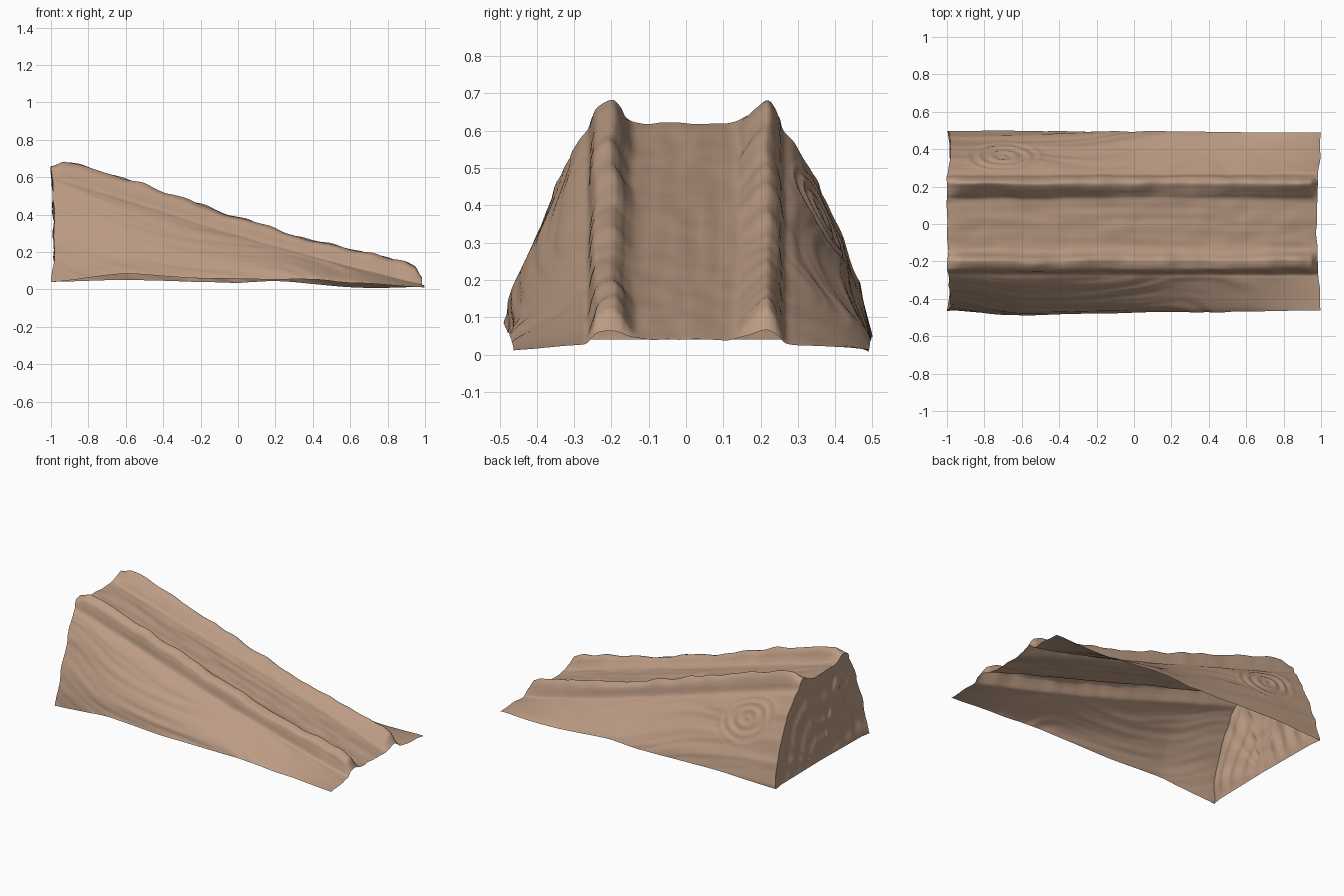
import bpy, bmesh, math
from mathutils import Vector, noise

if "Cube" in bpy.data.objects:
    bpy.data.objects.remove(bpy.data.objects["Cube"])

NX, SEG, RINGS = 200, 8, 44


def keyed(table, x):
    """Half-smoothed lookup in a short (x, value) table."""
    for (x0, v0), (x1, v1) in zip(table, table[1:]):
        if x <= x1:
            t = (x - x0) / (x1 - x0)
            return v0 + (v1 - v0) * 0.5 * (t + t * t * (3 - 2 * t))
    return table[-1][1]


def catmull(pts, seg):
    out = []
    for i in range(len(pts) - 1):
        p0, p1, p2, p3 = (pts[max(0, min(len(pts) - 1, i + k))] for k in (-1, 0, 1, 2))
        for s in range(seg):
            t = s / seg
            out.append(0.5 * (2 * p1 + (p2 - p0) * t + (2 * p0 - 5 * p1 + 4 * p2 - p3) * t * t
                              + (3 * p1 - p0 - 3 * p2 + p3) * t ** 3))
    return out + [pts[-1]]


def nz(a, b, c=0.0):
    return noise.noise(Vector((a, b, c)))


FRONT_BASE = [(-1, .04), (-.6, .085), (-.2, .06), (.3, .055), (.7, .03), (1, .01)]
BACK_BASE = [(-1, .04), (-.6, .05), (0, .035), (.2, .045), (.6, .014), (.8, .006), (1, .012)]
RIM = [(-1, .04), (-.93, .088), (-.6, .088), (-.3, .074), (0, .056), (.3, .048), (.6, .06),
       (.9, .083), (.96, .075), (1, .025)]
FRONT_EDGE = [(-1, -.005), (-.6, .022), (0, .008), (.4, .0), (1, -.008)]
BACK_EDGE = [(-1, .022), (-.2, .024), (.2, .026), (1, .018)]
# outer flank: (y, height fraction) at the tall end and at the low end
TALL = [(.468, 0), (.455, .18), (.42, .40), (.375, .60), (.33, .79), (.29, .91), (.262, .97)]
LOW = [(.470, 0), (.445, .08), (.41, .17), (.37, .27), (.33, .38), (.295, .5), (.268, .65)]


def half_profile(x, side):
    """Base edge -> flank -> rim -> channel on one side (side = -1 or 1)."""
    u = (x + 1) / 2
    k = u ** 1.8
    chan = .62 - .58 * u
    base = keyed(FRONT_BASE if side < 0 else BACK_BASE, x)
    rim = keyed(RIM, x) + .014 * nz(x * 9, side * 5) + .008 * nz(x * 4, side * 9)
    w = .012 * nz(x * 3, side * 7)
    belly = keyed(FRONT_EDGE if side < 0 else BACK_EDGE, x)
    pts = []
    for i, ((y0, f0), (y1, f1)) in enumerate(zip(TALL, LOW)):
        y = y0 + (y1 - y0) * k + belly * (1 - i / 6)
        pts.append((y, base + (f0 + (f1 - f0) * k) * (chan - base)))
    crest, inner = (.200, .178) if side < 0 else (.218, .190)
    pts += [(.252 + w * .3, chan + rim * .3), (.238 + w * .5, chan + rim * .75), (crest + w, chan + rim),
            (inner + w, chan + rim * .78), (.160 + w, chan + rim * .38), (.135 + w, chan + .004),
            (.09, chan - .001), (.045, chan)]
    return [Vector((0, side * y, z)) for y, z in pts]


def section(x):
    left, right = half_profile(x, -1), half_profile(x, 1)
    mid = Vector((0, 0, .62 - .29 * (x + 1)))
    return catmull(left + [mid] + right[::-1], SEG)


def carve(x, p):
    """Wood grain depth at a point of the surface."""
    flank = min(1, max(0, (abs(p.y) - .25) / .06))
    warp = .12 * nz(x * 1.6, p.y * 3, 4)
    grain = (.009 * nz(x * 1.3, (p.z + x * .2 + warp) * 13, p.y * 5)
             + .004 * nz(x * 2.5, (p.z + x * .25 + warp) * 34, 2))
    top = .004 * nz(x * 3, p.y * 22, 6) + .004 * nz(x * 9, p.y * 12, 1)
    d = grain * flank + top * (1 - flank)
    if p.y > .25:  # knot with growth rings on the back flank
        r = math.hypot((x + .70) / .15, (p.y - .362) / .056)
        if r < 1.6:
            fade = min(1, (1.6 - r) / .6)
            d = d * (1 - fade) + fade * .004 * math.cos(r * 14 + nz(x * 8, p.z * 8))
    return d


def end_shift(x, p):
    """Ragged, slightly hollow end cuts."""
    if x < 0:
        a = max(0, (-.8 - x) / .2)
        return a * (.020 * math.sin(math.pi * min(1, max(0, p.z) / .65)) + .010 * nz(p.y * 9, p.z * 9, 3))
    a = max(0, (x - .8) / .2)
    return -a * (.022 * (1 - min(1, abs(p.y) / .46) ** 2) + .008 * nz(p.y * 10, 8))


wood = bpy.data.materials.new("wood")
wood.diffuse_color = (.50, .33, .23, 1)
wood.use_nodes = True
wood.node_tree.nodes["Principled BSDF"].inputs["Base Color"].default_value = wood.diffuse_color


def make(name, rows, flip=False):
    """Skin a grid of points into one smooth sheet."""
    bm = bmesh.new()
    grid = [[bm.verts.new(p) for p in row] for row in rows]
    for a, b in zip(grid, grid[1:]):
        for i in range(len(a) - 1):
            q = [a[i], b[i], b[i + 1], a[i + 1]]
            bm.faces.new(q[::-1] if flip else q)
    bmesh.ops.remove_doubles(bm, verts=bm.verts, dist=1e-5)
    mesh = bpy.data.meshes.new(name)
    bm.to_mesh(mesh)
    bm.free()
    ob = bpy.data.objects.new(name, mesh)
    bpy.context.collection.objects.link(ob)
    mesh.materials.append(wood)
    bpy.context.view_layer.objects.active = ob
    ob.select_set(True)
    bpy.ops.object.shade_smooth_by_angle(angle=math.radians(60))
    ob.select_set(False)


# ramp shell: flanks, rims and sliding channel, open underneath
rows = []
for i in range(NX + 1):
    x = -1 + 2 * i / NX
    sec = section(x)
    row = []
    for j, p in enumerate(sec):
        t = sec[min(j + 1, len(sec) - 1)] - sec[max(j - 1, 0)]
        n = Vector((0, -t.z, t.y)).normalized()
        q = p + n * carve(x, p)
        row.append(Vector((x + end_shift(x, p), q.y, max(0, q.z))))
    rows.append(row)
make("ramp_shell", rows, flip=True)

# end grain: arched growth rings closing the tall end
edge = rows[0]
zb = .04
cap = []
for k in range(RINGS + 1):
    s = 1 - k / RINGS
    ring = []
    for p in edge:
        q = Vector((p.x, p.y * s, zb + (p.z - zb) * s))
        inner = min(1, (1 - s) * 7)
        up = min(1, max(0, q.z - zb) / .12)
        wave = math.sin(s * 26 + 2 * nz(q.y * 4, q.z * 4, 2))
        q.x = p.x * s - (1 - s) * .99 + inner * (.010 + .006 * wave * up * min(1, s * 4))
        ring.append(q)
    cap.append(ring)
make("end_grain", cap)
